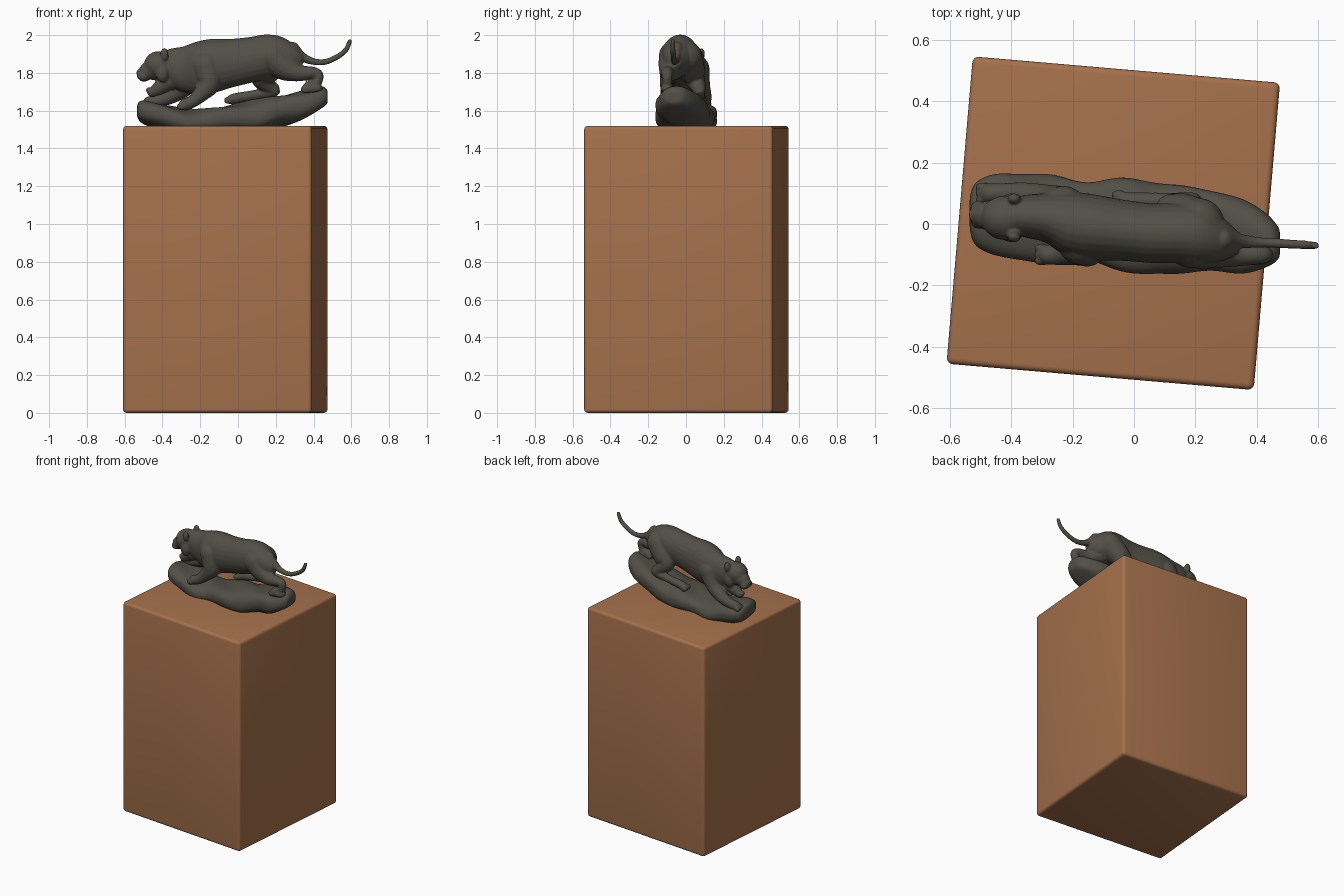
import bpy, bmesh, math
from mathutils import Vector, Matrix

if "Cube" in bpy.data.objects:
    bpy.data.objects.remove(bpy.data.objects["Cube"])


def material(name, rgb):
    m = bpy.data.materials.new(name)
    m.diffuse_color = (*rgb, 1)
    m.use_nodes = True
    m.node_tree.nodes["Principled BSDF"].inputs["Base Color"].default_value = m.diffuse_color
    return m


bronze = material("dark bronze", (0.085, 0.078, 0.062))
wood = material("brown wood", (0.38, 0.165, 0.073))


def make_object(name, bm, mat):
    bmesh.ops.recalc_face_normals(bm, faces=bm.faces)
    me = bpy.data.meshes.new(name)
    bm.to_mesh(me)
    bm.free()
    me.materials.append(mat)
    ob = bpy.data.objects.new(name, me)
    bpy.context.collection.objects.link(ob)
    return ob


def smooth_keys(keys, steps=6):
    """Catmull-Rom interpolation of tuples."""
    out = []
    for i in range(len(keys) - 1):
        p = [keys[max(0, min(len(keys) - 1, i + k))] for k in (-1, 0, 1, 2)]
        for s in range(steps):
            t = s / steps
            out.append([0.5 * (2 * b + (c - a) * t + (2 * a - 5 * b + 4 * c - d) * t * t
                               + (3 * b - a - 3 * c + d) * t ** 3) for a, b, c, d in zip(*p)])
    out.append(list(keys[-1]))
    return out


def skin_rings(bm, rings):
    rings = [[bm.verts.new(v) for v in r] for r in rings]
    n = len(rings[0])
    for a, b in zip(rings, rings[1:]):
        for i in range(n):
            bm.faces.new((a[i], a[(i + 1) % n], b[(i + 1) % n], b[i]))
    bm.faces.new(rings[0])
    bm.faces.new(rings[-1])


def trunk(bm, keys, power=1.0, seg=24):
    """Loft along x; keys are (x, y centre, half width, z low, z high)."""
    rings = []
    for x, y, w, lo, hi in smooth_keys(keys):
        ring = []
        for i in range(seg):
            a = math.tau * i / seg
            c, s = math.cos(a), math.sin(a)
            ring.append((x, y + w * math.copysign(abs(c) ** power, c),
                         (lo + hi) / 2 + (hi - lo) / 2 * math.copysign(abs(s) ** power, s)))
        rings.append(ring)
    skin_rings(bm, rings)


def blob(bm, loc, size):
    bmesh.ops.create_uvsphere(bm, u_segments=20, v_segments=12, radius=1,
                              matrix=Matrix.Translation(loc) @ Matrix.Diagonal((*size, 1)))


def limb(bm, keys, seg=16):
    """Round tube with rounded ends; keys are (x, y, z, radius)."""
    pts = smooth_keys(keys)
    rings = []
    for i, p in enumerate(pts):
        d = Vector(pts[min(i + 1, len(pts) - 1)][:3]) - Vector(pts[max(i - 1, 0)][:3])
        d.normalize()
        side = d.cross(Vector((0, 1, 0))).normalized()
        up = d.cross(side)
        rings.append([Vector(p[:3]) + p[3] * (side * math.cos(math.tau * k / seg)
                      + up * math.sin(math.tau * k / seg)) for k in range(seg)])
    skin_rings(bm, rings)
    for p in (pts[0], pts[-1]):
        blob(bm, p[:3], (p[3],) * 3)


def fuse(ob, voxel, rounds):
    r = ob.modifiers.new("fuse", 'REMESH')
    r.mode = 'VOXEL'
    r.voxel_size = voxel
    r.use_smooth_shade = True
    s = ob.modifiers.new("soften", 'SMOOTH')
    s.factor = 0.5
    s.iterations = rounds


# pedestal block, slightly turned
bm = bmesh.new()
bmesh.ops.create_cube(bm, size=1, matrix=Matrix.Translation((-0.0675, 0.0025, 0.76))
                      @ Matrix.Rotation(math.radians(-4.9), 4, 'Z') @ Matrix.Diagonal((1.004, 1.004, 1.52, 1)))
bmesh.ops.bevel(bm, geom=bm.edges[:], offset=0.02, segments=4, profile=0.5, affect='EDGES')
pedestal = make_object("pedestal", bm, wood)
bpy.context.view_layer.objects.active = pedestal
pedestal.select_set(True)
bpy.ops.object.shade_smooth_by_angle(angle=math.radians(35))

# rock, rising to an overhang at the tail end
bm = bmesh.new()
trunk(bm, [(-.535, .04, .06, 1.57, 1.62), (-.51, .035, .11, 1.535, 1.65), (-.40, .025, .135, 1.50, 1.635),
           (-.25, .015, .14, 1.48, 1.605), (-.10, .005, .14, 1.48, 1.62), (.08, -.015, .15, 1.49, 1.655),
           (.22, -.02, .14, 1.515, 1.68), (.34, -.035, .115, 1.555, 1.705), (.44, -.06, .085, 1.605, 1.725),
           (.475, -.07, .05, 1.635, 1.70)], power=0.8, seg=32)
for v in bm.verts:
    x, y, z = v.co
    bump = 0.008 * math.sin(17 * x + 9 * z) + 0.005 * math.sin(31 * x + 22 * y)
    v.co.y += bump * math.copysign(1, y)
    v.co.z = max(1.512, z + 0.006 * math.sin(21 * x + 25 * y))
rock = make_object("rock", bm, bronze)
fuse(rock, 0.009, 3)

# panther: trunk and neck
bm = bmesh.new()
trunk(bm, [(-.40, .025, .055, 1.77, 1.915), (-.35, .025, .07, 1.725, 1.93), (-.29, .02, .08, 1.70, 1.94),
           (-.22, .0, .105, 1.685, 1.965), (-.14, -.01, .108, 1.69, 1.98), (-.04, -.02, .10, 1.72, 1.98),
           (.06, -.03, .097, 1.745, 1.99), (.14, -.03, .097, 1.765, 2.003), (.22, -.035, .095, 1.79, 1.995),
           (.29, -.05, .07, 1.80, 1.957), (.34, -.06, .035, 1.83, 1.91)])

# head, muzzle, nose, open jaw, cheeks
blob(bm, (-.42, .02, 1.842), (.078, .073, .073))
limb(bm, [(-.43, .025, 1.82, .056), (-.475, .028, 1.808, .05), (-.497, .03, 1.793, .04)])
blob(bm, (-.525, .03, 1.803), (.014, .02, .015))
limb(bm, [(-.37, .025, 1.755, .05), (-.42, .028, 1.718, .038), (-.455, .03, 1.697, .026)])
blob(bm, (-.475, .03, 1.708), (.012, .022, .016))
for side in (-1, 1):
    blob(bm, (-.40, .02 + side * .05, 1.80), (.035, .03, .05))      # cheek
    blob(bm, (-.465, .025 + side * .035, 1.85), (.022, .015, .012))  # brow
    blob(bm, (-.39, .02 + side * .062, 1.898), (.022, .018, .034))  # ear
    blob(bm, (-.502, .03 + side * .024, 1.782), (.03, .023, .026))  # lip

# front legs
limb(bm, [(-.17, -.055, 1.84, .08), (-.155, -.075, 1.75, .066), (-.19, -.09, 1.695, .046),
          (-.24, -.1, 1.65, .034), (-.28, -.1, 1.633, .033)])
limb(bm, [(-.23, .05, 1.82, .075), (-.28, .075, 1.73, .054), (-.36, .095, 1.675, .041),
          (-.43, .1, 1.65, .033), (-.47, .1, 1.643, .033)])

# hind legs, one stretched back and one reaching forward
limb(bm, [(.19, -.055, 1.885, .09), (.25, -.075, 1.83, .073), (.32, -.095, 1.80, .046),
          (.40, -.1, 1.80, .032), (.425, -.1, 1.785, .028), (.415, -.1, 1.745, .027), (.375, -.1, 1.72, .034)])
blob(bm, (.40, -.1, 1.718), (.05, .036, .028))
limb(bm, [(.21, .0, 1.885, .085), (.15, .03, 1.81, .073), (.125, .045, 1.77, .056),
          (.17, .065, 1.725, .04), (.19, .07, 1.705, .032), (.10, .075, 1.685, .027), (.0, .075, 1.668, .028),
          (-.03, .075, 1.66, .028)])

# paw toes
for px, py, pz in ((-.295, -.1, 1.622), (-.487, .1, 1.635), (.36, -.1, 1.712), (-.045, .075, 1.655)):
    for k in (-1, 0, 1):
        blob(bm, (px - .004, py + k * .022, pz), (.026, .013, .02))

# tail
limb(bm, [(.29, -.05, 1.93, .034), (.34, -.055, 1.885, .025), (.40, -.06, 1.86, .018), (.46, -.062, 1.858, .016),
          (.52, -.066, 1.882, .015), (.57, -.069, 1.92, .014), (.592, -.07, 1.968, .012)])
panther = make_object("panther", bm, bronze)
fuse(panther, 0.006, 5)
